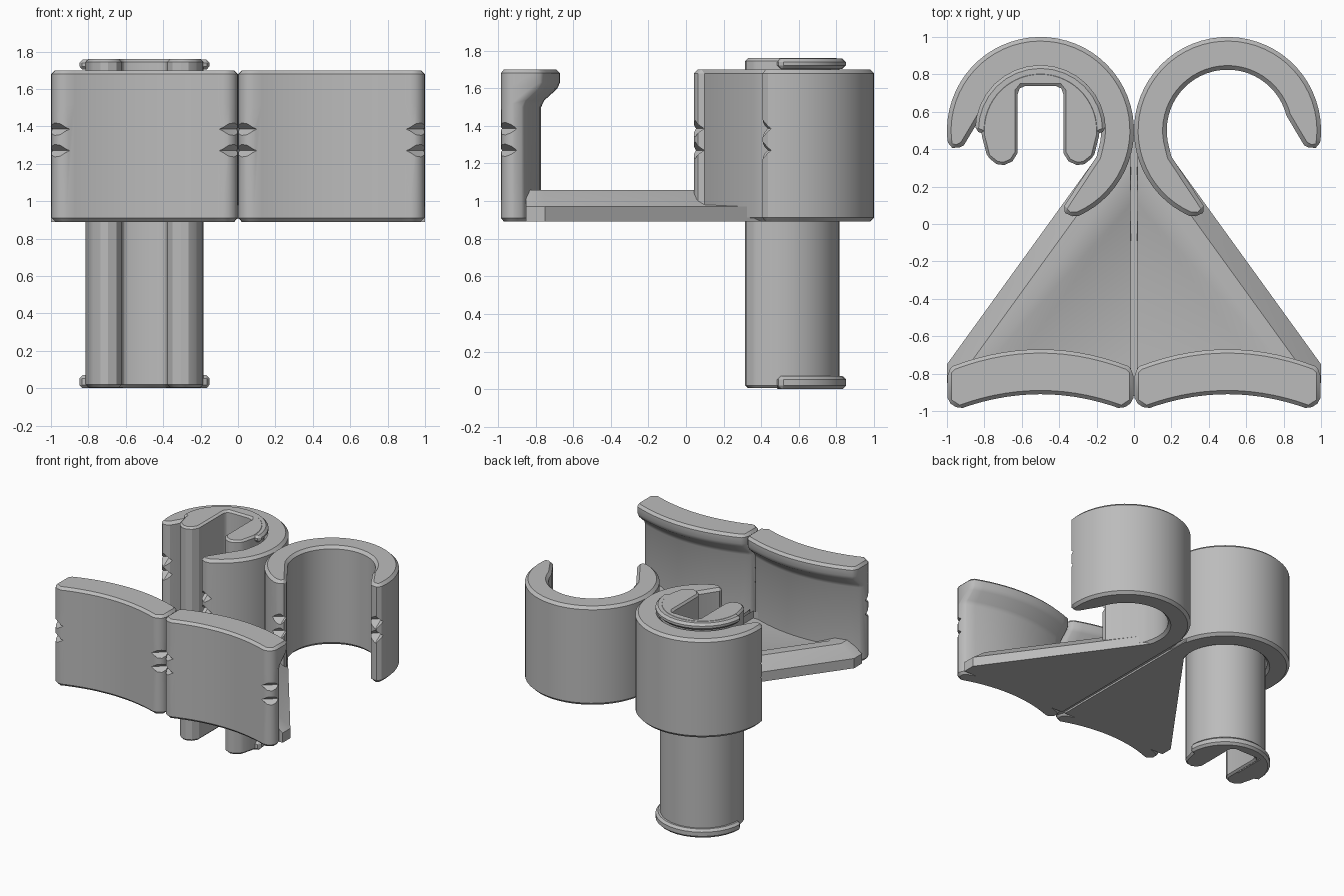
import bpy, bmesh
from math import sin, cos, radians
from mathutils import Matrix, Vector

cube = bpy.data.objects.get("Cube")
if cube:
    bpy.data.objects.remove(cube, do_unlink=True)

grey = bpy.data.materials.new("plain_grey")
grey.use_nodes = True
COLOUR = (0.5, 0.5, 0.5, 1)
grey.diffuse_color = COLOUR
grey.node_tree.nodes["Principled BSDF"].inputs["Base Color"].default_value = COLOUR

Z0, Z1 = 0.89, 1.7          # underside and top of the main body
NOTCH_LEVELS = (1.385, 1.27)


def arc(cx, cy, r, a0, a1, n):
    """Points on a circular arc, angles in degrees."""
    steps = [radians(a0 + (a1 - a0) * i / n) for i in range(n + 1)]
    return [(cx + r * cos(a), cy + r * sin(a)) for a in steps]


def make_object(name, bm):
    bmesh.ops.recalc_face_normals(bm, faces=bm.faces)
    mesh = bpy.data.meshes.new(name)
    bm.to_mesh(mesh)
    bm.free()
    ob = bpy.data.objects.new(name, mesh)
    bpy.context.collection.objects.link(ob)
    return ob


def notch_cutter(points):
    """Pairs of small octahedra that nick the upright edges."""
    bm = bmesh.new()
    for x, y in points:
        for z in NOTCH_LEVELS:
            m = Matrix.Translation((x, y, z)) @ Matrix.Diagonal((0.1, 0.085, 0.058, 1))
            bmesh.ops.create_uvsphere(bm, u_segments=4, v_segments=2, radius=1, matrix=m)
    cutter = make_object("notch_cutter", bm)
    cutter.hide_render = True
    return cutter


def loft(name, rings, side=1, bevel=0.0, notches=()):
    """Skin a stack of (outline, z) rings, then bevel, notch and shade."""
    bm = bmesh.new()
    stack = [[bm.verts.new((side * x, y, z)) for x, y in pts] for pts, z in rings]
    n = len(stack[0])
    for low, high in zip(stack, stack[1:]):
        for i in range(n):
            j = (i + 1) % n
            bm.faces.new((low[i], low[j], high[j], high[i]))
    bm.faces.new(stack[0][::-1])
    bm.faces.new(stack[-1])
    ob = make_object(name, bm)
    cutter = None
    if bevel:
        mod = ob.modifiers.new("bevel", 'BEVEL')
        mod.width = bevel
        mod.segments = 1
        mod.limit_method = 'ANGLE'
        mod.angle_limit = radians(35)
    if notches:
        cutter = notch_cutter([(side * x, y) for x, y in notches])
        mod = ob.modifiers.new("notches", 'BOOLEAN')
        mod.operation = 'DIFFERENCE'
        mod.solver = 'EXACT'
        mod.object = cutter
    # bake the modifiers
    deps = bpy.context.evaluated_depsgraph_get()
    baked = bpy.data.meshes.new_from_object(ob.evaluated_get(deps))
    ob.modifiers.clear()
    ob.data = baked
    if cutter:
        bpy.data.objects.remove(cutter, do_unlink=True)
    baked.materials.clear()
    baked.materials.append(grey)
    bpy.ops.object.select_all(action='DESELECT')
    ob.select_set(True)
    bpy.context.view_layer.objects.active = ob
    bpy.ops.object.shade_smooth_by_angle(angle=radians(30))
    return ob


# Hook clip outline: round back, long inner tip, short outer tip
hook = (arc(0.5, 0.5, 0.5, -10, 246, 44)
        + [(0.35, 0.04), (0.385, 0.08), (0.2, 0.36)]
        + arc(0.5, 0.5, 0.325, 196, 14, 30)
        + [(0.91, 0.42), (0.95, 0.4)])
hook_notches = [(0.96, 0.4), (0.35, 0.03)]


# Curved front wall outline, with the back pushed out to form the lip
def wall_outline(lip):
    front, back = [], []
    for i in range(15):
        t = -1 + 2 * i / 14
        front.append((0.5 + 0.435 * t, -0.91 - 0.08 * t * t))
        back.append((0.5 - 0.47 * t, -0.77 + lip - 0.09 * t * t))
    return ([(0.003, -0.95)] + front + [(0.997, -0.95), (0.997, -0.89 + lip)]
            + back + [(0.003, -0.89 + lip)])


wall_rings = [(wall_outline(lip), z) for lip, z in
              ((0, Z0), (0, 1.52), (0.1, 1.61), (0.1, Z1))]
wall_notches = [(0.0, -0.98), (1.0, -0.98)]


# Triangular tray half: sloped outer edge, flat rim, dished floor
def tray_outline(s):
    return [(0.015, -0.85), (1 - s, -0.85), (1 - s, -0.75),
            (0.018, 0.47 - (s - 0.1) / 0.72)]


tray_rings = [(tray_outline(s), z) for s, z in
              ((0, Z0), (0, 0.97), (0.12, 1.06), (0.215, 1.06), (0.36, 1.0))]

for side, label in ((1, "left"), (-1, "right")):
    loft(label + "_hook", [(hook, Z0), (hook, Z1)], side, 0.022, hook_notches)
    loft(label + "_front_wall", wall_rings, side, 0.02, wall_notches)
    loft(label + "_tray", tray_rings, side)

# Thin web closing the groove between the tray halves
web = [(-0.02, -0.92), (0.02, -0.92), (0.02, 0.5), (-0.02, 0.5)]
loft("centre_web", [(web, 0.905), (web, 0.98)])

# Slotted pin held in the right hook
PX, PY = -0.5, 0.5
leg = [(-0.285, -0.14), (-0.235, -0.18), (-0.195, -0.185), (-0.15, -0.165),
       (-0.122, -0.12), (-0.122, 0.21), (-0.1, 0.237)]
pin = (arc(PX, PY, 0.315, -5, 185, 30)
       + [(PX + x, PY + y) for x, y in leg]
       + [(PX - x, PY + y) for x, y in reversed(leg)])
loft("pin_shaft", [(pin, 0.005), (pin, 1.76)], 1, 0.015)

# Flanges at both ends of the pin, on its round half only
flange = arc(PX, PY, 0.35, 0, 180, 16) + [
    (PX - 0.28, PY - 0.03), (PX - 0.126, PY - 0.03), (PX - 0.126, PY + 0.24),
    (PX + 0.126, PY + 0.24), (PX + 0.126, PY - 0.03), (PX + 0.28, PY - 0.03)]
for name, low, high in (("lower_flange", 0.0, 0.07), ("upper_flange", 1.703, 1.758)):
    loft(name, [(flange, low), (flange, high)], 1, 0.018)
